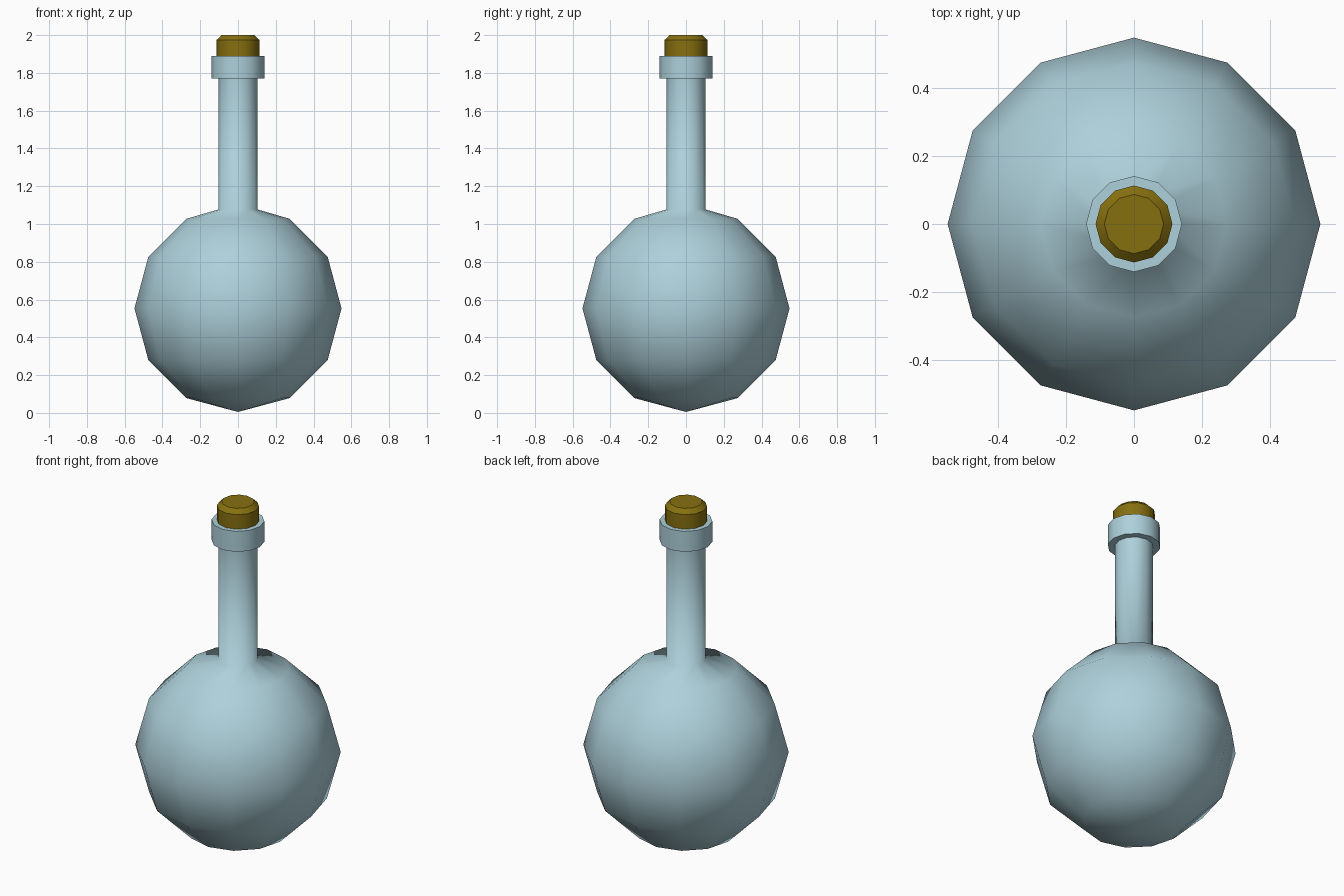
import bpy, bmesh
from math import sin, cos, pi

if "Cube" in bpy.data.objects:
    bpy.data.objects.remove(bpy.data.objects["Cube"])

SIDES = 12


def material(name, color):
    m = bpy.data.materials.new(name)
    m.diffuse_color = color
    m.use_nodes = True
    m.node_tree.nodes["Principled BSDF"].inputs["Base Color"].default_value = m.diffuse_color
    return m


def lathe(name, profile, mat, sharp=()):
    """Revolve (radius, z) points; radius 0 makes a pole. sharp lists hard rings."""
    bm = bmesh.new()
    rings = []
    for r, z in profile:
        n = 1 if r == 0 else SIDES
        rings.append([bm.verts.new((r * cos(2 * pi * i / SIDES), r * sin(2 * pi * i / SIDES), z))
                      for i in range(n)])
    for a, b in zip(rings, rings[1:]):
        for i in range(SIDES):
            j = (i + 1) % SIDES
            quad = [a[i % len(a)], a[j % len(a)], b[j % len(b)], b[i % len(b)]]
            bm.faces.new(list(dict.fromkeys(quad)))
    # cap an open end
    for ring in (rings[0][::-1], rings[-1]):
        if len(ring) > 1:
            bm.faces.new(ring)
    bmesh.ops.recalc_face_normals(bm, faces=bm.faces)
    for f in bm.faces:
        f.smooth = True
    for k in sharp:
        for i in range(SIDES):
            bm.edges.get((rings[k][i], rings[k][(i + 1) % SIDES])).smooth = False
    mesh = bpy.data.meshes.new(name)
    bm.to_mesh(mesh)
    bm.free()
    mesh.materials.append(mat)
    ob = bpy.data.objects.new(name, mesh)
    bpy.context.collection.objects.link(ob)
    return ob


glass = material("glass", (0.42, 0.63, 0.70, 1))
cork = material("cork", (0.24, 0.16, 0.005, 1))

# Round flask body, long neck and lip collar
R = 0.548
body = [(0, 0.005)] + [(R * sin(pi * k / 6), 0.553 - R * cos(pi * k / 6)) for k in range(1, 6)]
neck = [(0.103, 1.077), (0.103, 1.77)]
collar = [(0.141, 1.77), (0.141, 1.89)]
lathe("flask", body + neck + collar, glass, sharp=(7, 8, 9))

# Stopper with chamfered top
lathe("stopper", [(0.113, 1.885), (0.113, 1.975), (0.087, 2.0)], cork, sharp=(0, 1, 2))
